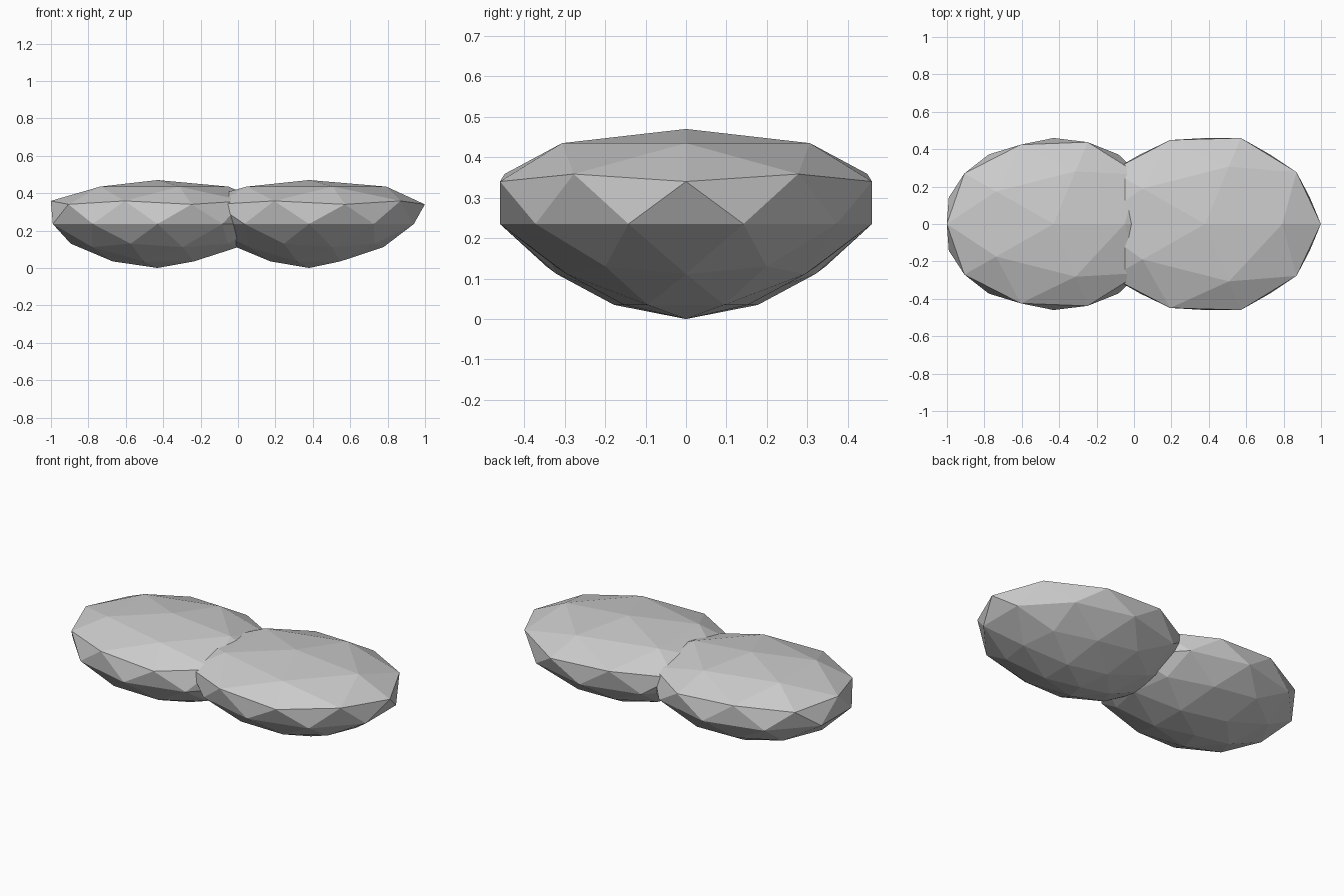
import bpy

if "Cube" in bpy.data.objects:
    bpy.data.objects.remove(bpy.data.objects["Cube"])

HALF_HEIGHT = 0.235
RADIUS_X, RADIUS_Y = 0.589, 0.46


def tapered_blob(name, x, taper):
    """Flattened low-poly icosphere, wider towards the top."""
    bpy.ops.mesh.primitive_ico_sphere_add(subdivisions=2, radius=1)
    obj = bpy.context.object
    obj.name = name
    for v in obj.data.vertices:
        widen = 1 + taper * v.co.z
        v.co.x *= RADIUS_X * widen
        v.co.y *= RADIUS_Y * widen
        v.co.z *= HALF_HEIGHT
    obj.location = (x, 0, HALF_HEIGHT)
    return obj


# Two overlapping flat-shaded lobes
tapered_blob("left_lobe", -0.43, 0.265)
tapered_blob("right_lobe", 0.38, 0.392)
